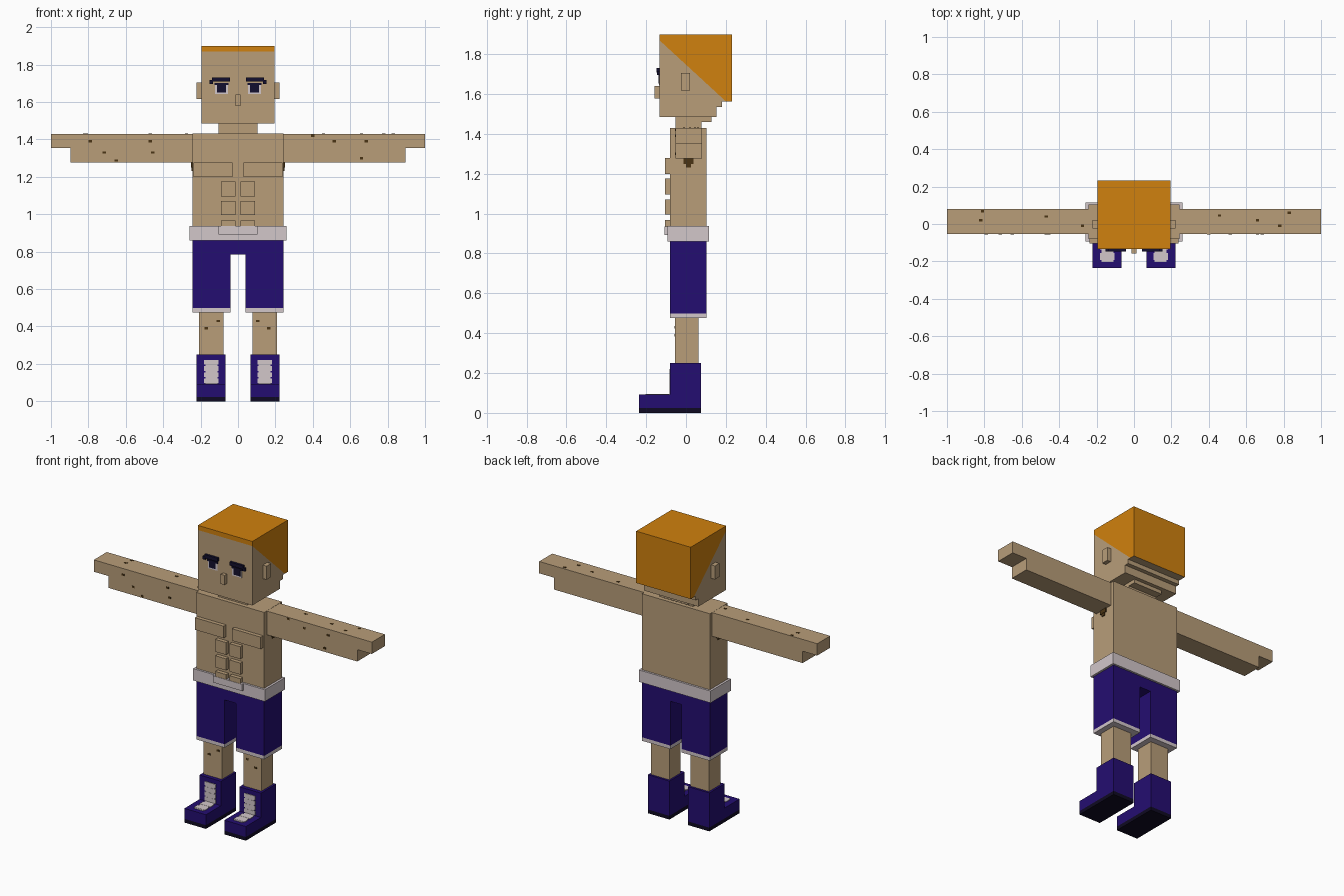
import bpy, bmesh
from mathutils import Vector

if "Cube" in bpy.data.objects:
    bpy.data.objects.remove(bpy.data.objects["Cube"])


def material(name, rgb):
    lin = [((c / 255 + 0.055) / 1.055) ** 2.4 if c > 10 else c / 255 / 12.92 for c in rgb]
    m = bpy.data.materials.new(name)
    m.diffuse_color = (*lin, 1)
    m.use_nodes = True
    m.node_tree.nodes["Principled BSDF"].inputs["Base Color"].default_value = m.diffuse_color
    return m


SKIN = material("skin tan", (184, 157, 121))
HAIR = material("hair orange", (208, 129, 14))
CLOTH = material("deep purple", (36, 13, 113))
WHITE = material("off white", (210, 199, 202))
DARK = material("dark navy", (18, 15, 46))
SOLE = material("sole black", (15, 10, 34))
BROWN = material("dark brown", (74, 52, 20))


def prism(name, axis, pts, lo, hi, mat, cut=None):
    """Extrude a profile along x or y; cut=(point, normal, material) recolours the side the normal points to."""
    bm = bmesh.new()
    place = (lambda p, d: (d, p[0], p[1])) if axis == "x" else (lambda p, d: (p[0], d, p[1]))
    ends = [[bm.verts.new(place(p, d)) for p in pts] for d in (lo, hi)]
    bm.faces.new(ends[0])
    bm.faces.new(ends[1])
    n = len(pts)
    for i in range(n):
        j = (i + 1) % n
        bm.faces.new((ends[0][i], ends[0][j], ends[1][j], ends[1][i]))
    me = bpy.data.meshes.new(name)
    me.materials.append(mat)
    bmesh.ops.recalc_face_normals(bm, faces=bm.faces)
    if cut:
        co, no = Vector(cut[0]), Vector(cut[1])
        me.materials.append(cut[2])
        bmesh.ops.bisect_plane(bm, geom=bm.verts[:] + bm.edges[:] + bm.faces[:],
                               plane_co=co, plane_no=no, dist=1e-5)
        for f in bm.faces:
            under = f.normal.z < -0.5 and no.z > 0
            if (f.calc_center_median() - co).dot(no) > 0 and not under:
                f.material_index = 1
    bm.to_mesh(me)
    bm.free()
    ob = bpy.data.objects.new(name, me)
    bpy.context.collection.objects.link(ob)
    return ob


def box(name, x, y, z, mat, cut=None):
    x = sorted(x)
    return prism(name, "x", [(y[0], z[0]), (y[1], z[0]), (y[1], z[1]), (y[0], z[1])],
                 x[0], x[1], mat, cut)


# Head with stepped nape; hair is the part above a slanted plane
prism("head", "x", [(-.133, 1.484), (.153, 1.484), (.153, 1.535), (.18, 1.535), (.18, 1.563),
                    (.232, 1.563), (.232, 1.9), (-.133, 1.9)], -.196, .196, SKIN,
      ((0, -.133, 1.87), (0, .92, 1), HAIR))
prism("neck", "x", [(-.053, 1.42), (.078, 1.42), (.078, 1.46), (.128, 1.46), (.128, 1.49),
                    (-.053, 1.49)], -.105, .105, SKIN)
box("nose", (-.014, .014), (-.158, -.13), (1.578, 1.64), SKIN)

# Trunk, belt and buckle
box("torso", (-.244, .244), (-.08, .103), (.88, 1.431), SKIN)
box("belt", (-.258, .258), (-.093, .116), (.86, .937), WHITE)
box("buckle", (-.105, .105), (-.107, -.09), (.893, .936), WHITE)

# Shorts as one arch-shaped profile with a hem band
prism("shorts", "y", [(-.244, .475), (-.04, .475), (-.04, .786), (.04, .786), (.04, .475),
                      (.244, .475), (.244, .862), (-.244, .862)], -.08, .103, CLOTH,
      ((0, 0, .498), (0, 0, -1), WHITE))

for s, side in ((-1, "right"), (1, "left")):
    def part(name, x, y, z, mat):
        return box(f"{side}_{name}", (s * x[0], s * x[1]), y, z, mat)

    # Face details
    part("ear", (.19, .223), (-.025, .021), (1.617, 1.705), SKIN)
    part("eyebrow", (.043, .139), (-.148, -.13), (1.709, 1.732), DARK)
    part("eyebrow_tail", (.134, .152), (-.146, -.13), (1.697, 1.717), DARK)
    part("eyelid", (.05, .125), (-.139, -.13), (1.69, 1.701), DARK)
    part("eye_white", (.053, .122), (-.136, -.13), (1.643, 1.691), WHITE)
    part("pupil", (.065, .112), (-.139, -.13), (1.652, 1.692), DARK)

    # Chest and stomach muscles
    part("chest_muscle", (.03, .237), (-.105, -.07), (1.2, 1.278), SKIN)
    for i, (z0, z1) in enumerate(((1.096, 1.176), (.995, 1.07), (.9, .968))):
        part(f"stomach_muscle_{i}", (.013, .09), (-.105, -.07), (z0, z1), SKIN)

    # Arm with the hand stepped up at the underside
    prism(f"{side}_arm", "y", [(s * x, z) for x, z in
          ((.235, 1.276), (.895, 1.276), (.895, 1.353), (1, 1.353), (1, 1.43), (.235, 1.43))],
          -.053, .08, SKIN)
    part("armpit_hair", (.24, .25), (-.012, .038), (1.25, 1.277), BROWN)
    part("armpit_hair_tip", (.24, .249), (0, .026), (1.232, 1.25), BROWN)

    # Leg and boot
    part("leg", (.077, .208), (-.055, .062), (.24, .49), SKIN)
    x0, x1 = sorted((s * .066, s * .221))
    prism(f"{side}_boot", "x", [(-.235, 0), (.076, 0), (.076, .25), (-.08, .25), (-.08, .092),
                                (-.235, .092)], x0, x1, CLOTH, ((0, 0, .024), (0, 0, -1), SOLE))
    # Laces: scalloped white plates on the shaft and the toe
    for i in range(4):
        z = .097 + i * .033
        part(f"lace_{i}", (.103, .181), (-.084, -.075), (z, z + .025), WHITE)
    part("lace_panel", (.11, .174), (-.083, -.075), (.092, .221), WHITE)
    part("toe_lace_panel", (.11, .174), (-.203, -.08), (.088, .095), WHITE)
    for i in range(2):
        y = -.192 + i * .055
        part(f"toe_lace_{i}", (.103, .181), (y, y + .038), (.088, .096), WHITE)

# Freckles on the front of the arms, the top of the arms and the shins
arm_front = [(-.79, 1.39), (-.47, 1.39), (-.715, 1.33), (-.455, 1.33), (-.65, 1.287),
             (.4, 1.42), (.515, 1.39), (.685, 1.39), (.66, 1.3)]
shin = [(-.17, .39), (-.105, .43), (.105, .43), (.165, .39)]
arm_top = [(-.81, .068), (-.82, .02), (-.47, .04), (-.275, -.01),
           (.457, .045), (.66, .02), (.83, .06), (.78, -.01)]
for y, spots in ((-.053, arm_front), (-.055, shin)):
    for x, z in spots:
        box("freckle", (x - .009, x + .009), (y - .002, y + .003), (z - .006, z + .006), BROWN)
for x, y in arm_top:
    box("freckle", (x - .009, x + .009), (y - .006, y + .006), (1.427, 1.432), BROWN)
